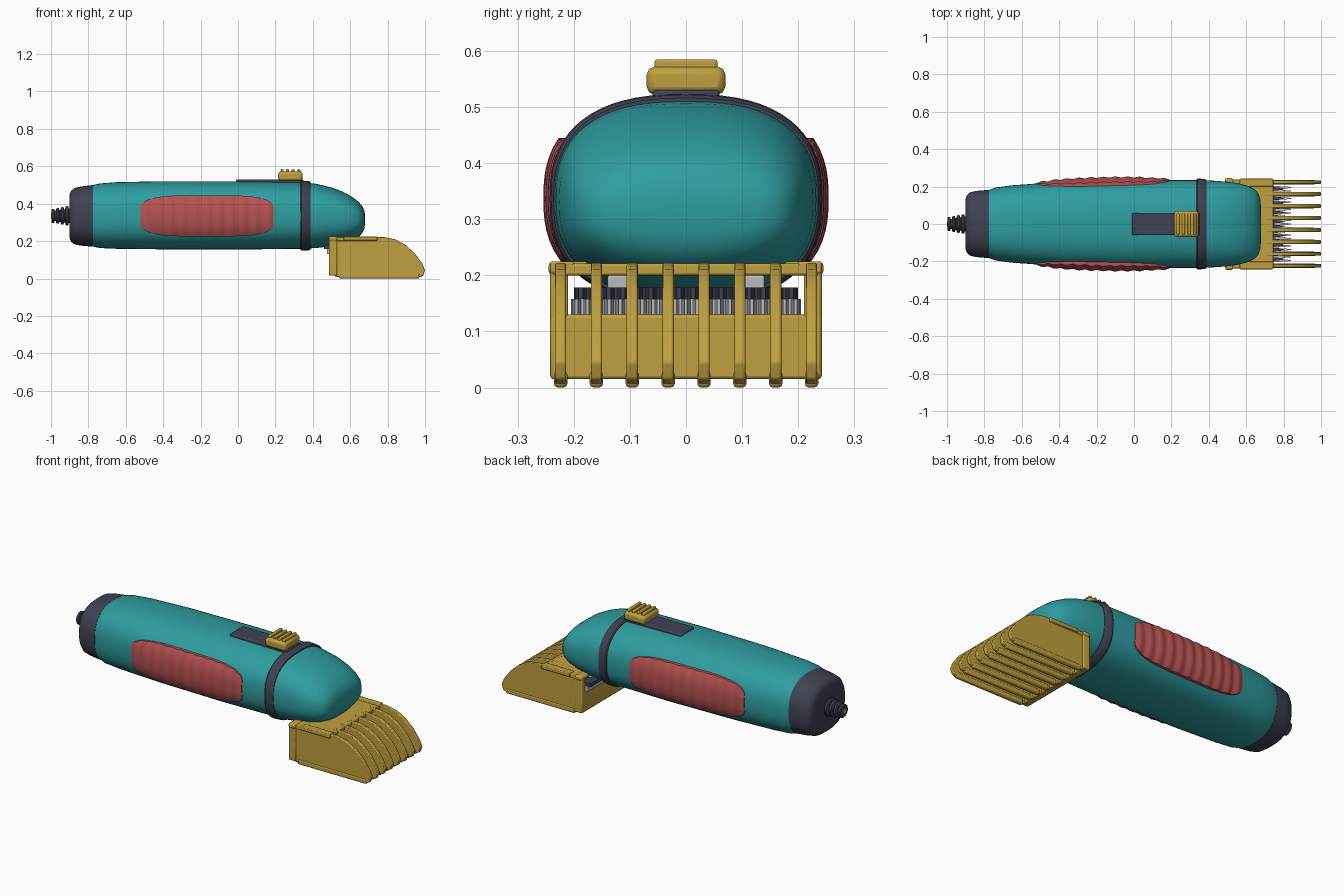
import bpy, bmesh, math
from mathutils import Vector

cube = bpy.data.objects.get("Cube")
if cube:
    bpy.data.objects.remove(cube, do_unlink=True)


def material(name, rgb):
    m = bpy.data.materials.new(name)
    m.use_nodes = True
    m.diffuse_color = (*rgb, 1)
    m.node_tree.nodes["Principled BSDF"].inputs["Base Color"].default_value = (*rgb, 1)
    return m


TEAL = material("teal plastic", (0.028, 0.34, 0.35))
RED = material("red grip rubber", (0.47, 0.085, 0.085))
MUSTARD = material("mustard plastic", (0.52, 0.35, 0.05))
DARK = material("dark slate", (0.05, 0.055, 0.085))
STEEL = material("blade steel", (0.5, 0.5, 0.52))


def finish(name, bm, mat, bevel=0, angle=35):
    """Turn a bmesh into a shaded object."""
    bmesh.ops.recalc_face_normals(bm, faces=bm.faces)
    mesh = bpy.data.meshes.new(name)
    bm.to_mesh(mesh)
    bm.free()
    mesh.materials.append(mat)
    ob = bpy.data.objects.new(name, mesh)
    bpy.context.collection.objects.link(ob)
    if bevel:
        mod = ob.modifiers.new("soft edges", "BEVEL")
        mod.width, mod.segments, mod.limit_method = bevel, 2, "ANGLE"
    bpy.ops.object.select_all(action="DESELECT")
    ob.select_set(True)
    bpy.context.view_layer.objects.active = ob
    bpy.ops.object.shade_smooth_by_angle(angle=math.radians(angle))
    return ob


def box(name, x, y, z, mat, bevel=0):
    """Box from (min, max) ranges."""
    bm = bmesh.new()
    bmesh.ops.create_cube(bm, size=1)
    for v in bm.verts:
        v.co = Vector([(a + b) / 2 + c * (b - a) for (a, b), c in zip((x, y, z), v.co)])
    return finish(name, bm, mat, bevel)


def prism(name, outline, axis, lo, hi, mat, bevel=0):
    """Extrude a 2D outline: (x, z) along y, or (x, y) along z."""
    bm = bmesh.new()
    place = (lambda a, b, t: (a, t, b)) if axis == "y" else (lambda a, b, t: (a, b, t))
    low = [bm.verts.new(place(a, b, lo)) for a, b in outline]
    high = [bm.verts.new(place(a, b, hi)) for a, b in outline]
    bm.faces.new(low)
    bm.faces.new(high)
    n = len(outline)
    for i in range(n):
        j = (i + 1) % n
        bm.faces.new((low[i], low[j], high[j], high[i]))
    return finish(name, bm, mat, bevel)


POWER = 2.5


def loft(name, stations, mat, power=POWER, sides=64, angle=35):
    """Skin superellipse sections given as (x, z low, z high, half width)."""
    bm = bmesh.new()
    rings = []
    for x, lo, hi, w in stations:
        ring = []
        for i in range(sides):
            t = 2 * math.pi * i / sides
            c, s = math.cos(t), math.sin(t)
            y = math.copysign(abs(c) ** (2 / power), c) * w
            z = (lo + hi) / 2 + math.copysign(abs(s) ** (2 / power), s) * (hi - lo) / 2
            ring.append(bm.verts.new((x, y, z)))
        rings.append(ring)
    for a, b in zip(rings, rings[1:]):
        for i in range(sides):
            j = (i + 1) % sides
            bm.faces.new((a[i], a[j], b[j], b[i]))
    bm.faces.new(rings[0])
    bm.faces.new(rings[-1])
    return finish(name, bm, mat, angle=angle)


# Main housing with rounded nose
BODY = [
    (-0.78, 0.172, 0.498, 0.180), (-0.74, 0.163, 0.508, 0.195),
    (-0.65, 0.159, 0.515, 0.207), (-0.4, 0.156, 0.52, 0.225),
    (0.0, 0.155, 0.52, 0.235), (0.34, 0.159, 0.515, 0.235),
    (0.42, 0.163, 0.506, 0.232), (0.5, 0.174, 0.487, 0.226),
    (0.56, 0.187, 0.464, 0.217), (0.61, 0.203, 0.437, 0.204),
    (0.645, 0.222, 0.41, 0.186), (0.665, 0.243, 0.386, 0.163),
    (0.676, 0.268, 0.362, 0.13), (0.68, 0.3, 0.335, 0.07),
]
loft("housing", BODY, TEAL, angle=60)


def body_half_width(x, z):
    """Half width of the housing at a point on its side."""
    for a, b in zip(BODY, BODY[1:]):
        if a[0] <= x <= b[0]:
            t = (x - a[0]) / (b[0] - a[0])
            _, lo, hi, w = [p + (q - p) * t for p, q in zip(a, b)]
            u = abs(z - (lo + hi) / 2) / ((hi - lo) / 2)
            return w * (1 - u ** POWER) ** (1 / POWER)


# Rear cap, ribbed cord sleeve and seam band
loft("rear_cap", [(-0.9, 0.215, 0.45, 0.135), (-0.893, 0.197, 0.468, 0.155),
                  (-0.875, 0.183, 0.484, 0.17), (-0.84, 0.176, 0.492, 0.177),
                  (-0.775, 0.17, 0.5, 0.183)], DARK, angle=50)
sleeve = []
for i in range(4):
    r = 0.037 + 0.005 * i
    x = -0.998 + 0.025 * i
    for dx, k in ((0, 0.85), (0.004, 1), (0.015, 1), (0.018, 0.75), (0.024, 0.75)):
        sleeve.append((x + dx, 0.335 - r * k, 0.335 + r * k, r * k))
loft("cord_sleeve", sleeve + [(-0.88, 0.28, 0.39, 0.055)], DARK, power=2, sides=24)
loft("cord_core", [(-1.0, 0.321, 0.349, 0.014), (-0.95, 0.321, 0.349, 0.014)],
     MUSTARD, power=2, sides=16)
loft("seam_band", [(x, 0.158 - d, 0.514 + d, 0.234 + d) for x, d in
                   ((0.334, -0.01), (0.334, 0.005), (0.34, 0.009),
                    (0.38, 0.007), (0.387, 0.002), (0.387, -0.015))], DARK)

# Scalloped side grips
COLS, ROWS = 88, 14
for label, side in (("back", 1), ("front", -1)):
    bm = bmesh.new()
    grid = []
    for i in range(COLS + 1):
        u = max(-1, min(1, (i - 1) / (COLS - 2) * 2 - 1))
        x = -0.165 + 0.355 * u
        half = 0.11 * (0.45 + 0.55 * math.sqrt(1 - u ** 4))
        col = []
        for j in range(ROWS + 1):
            v = max(-1, min(1, (j - 1) / (ROWS - 2) * 2 - 1))
            z = 0.335 + half * v
            rim = i in (0, COLS) or j in (0, ROWS)
            lift = -0.02 if rim else (0.019 - 0.013 * u * u
                                      + 0.003 * math.cos(2 * math.pi * (x + 0.165) / 0.065))
            col.append(bm.verts.new((x, side * (body_half_width(x, z) + lift), z)))
        grid.append(col)
    for a, b in zip(grid, grid[1:]):
        for j in range(ROWS):
            bm.faces.new((a[j], b[j], b[j + 1], a[j + 1]))
    finish(label + "_grip", bm, RED, angle=45)

# Switch track and ribbed slider
box("switch_track", (-0.01, 0.35), (-0.06, 0.06), (0.49, 0.53), DARK, 0.006)
box("switch_slider", (0.215, 0.345), (-0.07, 0.07), (0.522, 0.572), MUSTARD, 0.014)
for i in range(4):
    x = 0.235 + 0.03 * i
    box(f"slider_rib_{i + 1}", (x - 0.008, x + 0.008), (-0.056, 0.056),
        (0.56, 0.585), MUSTARD, 0.005)


# Cutting blades: toothed comb outlines
def comb_outline(back, root, tip, half, count):
    pitch = 2 * half / count
    pts = [(back, half), (back, -half)]
    for i in range(count):
        y = -half + i * pitch
        pts += [(root, y + pitch * 0.08), (tip, y + pitch * 0.35),
                (tip, y + pitch * 0.65), (root, y + pitch * 0.92)]
    return pts


prism("fixed_blade", comb_outline(0.475, 0.76, 0.84, 0.205, 21), "z", 0.13, 0.158, STEEL)
prism("moving_blade", comb_outline(0.46, 0.74, 0.8, 0.2, 16), "z", 0.158, 0.178, DARK)
for y in (-0.12, 0.12):
    box("blade_mount", (0.5, 0.62), (y - 0.02, y + 0.02), (0.17, 0.2), STEEL, 0.004)

# Guard comb: rear frame around the blade opening, top plate, side tabs
FRAME = (0.487, 0.53)
box("guard_rear_wall", FRAME, (-0.242, 0.242), (0.015, 0.13), MUSTARD, 0.006)
box("guard_rear_bar", FRAME, (-0.245, 0.245), (0.2, 0.225), MUSTARD, 0.008)
box("guard_top_plate", (0.52, 0.745), (-0.237, 0.237), (0.2, 0.221), MUSTARD, 0.004)
for side in (-1, 1):
    ys = sorted((side * 0.21, side * 0.242))
    box("guard_rear_post", FRAME, ys, (0.02, 0.22), MUSTARD, 0.006)
    ys = sorted((side * 0.2, side * 0.242))
    box("guard_side_tab", (0.565, 0.745), ys, (0.203, 0.225), MUSTARD, 0.004)

# Guard fins
FIN = [(0.515, 0.012), (0.55, 0.005), (0.965, 0.005), (0.99, 0.015), (1.0, 0.045),
       (0.985, 0.08), (0.945, 0.135), (0.895, 0.18), (0.84, 0.21), (0.78, 0.222),
       (0.72, 0.222), (0.55, 0.215), (0.515, 0.2)]
for i in range(8):
    y = -0.2235 + i * 0.0639
    prism(f"guard_fin_{i + 1}", FIN, "y", y - 0.01, y + 0.01, MUSTARD, 0.004)
    # rounded foot along the lower edge of each fin
    box(f"guard_fin_foot_{i + 1}", (0.54, 0.97), (y - 0.012, y + 0.012),
        (0.0, 0.03), MUSTARD, 0.007)
